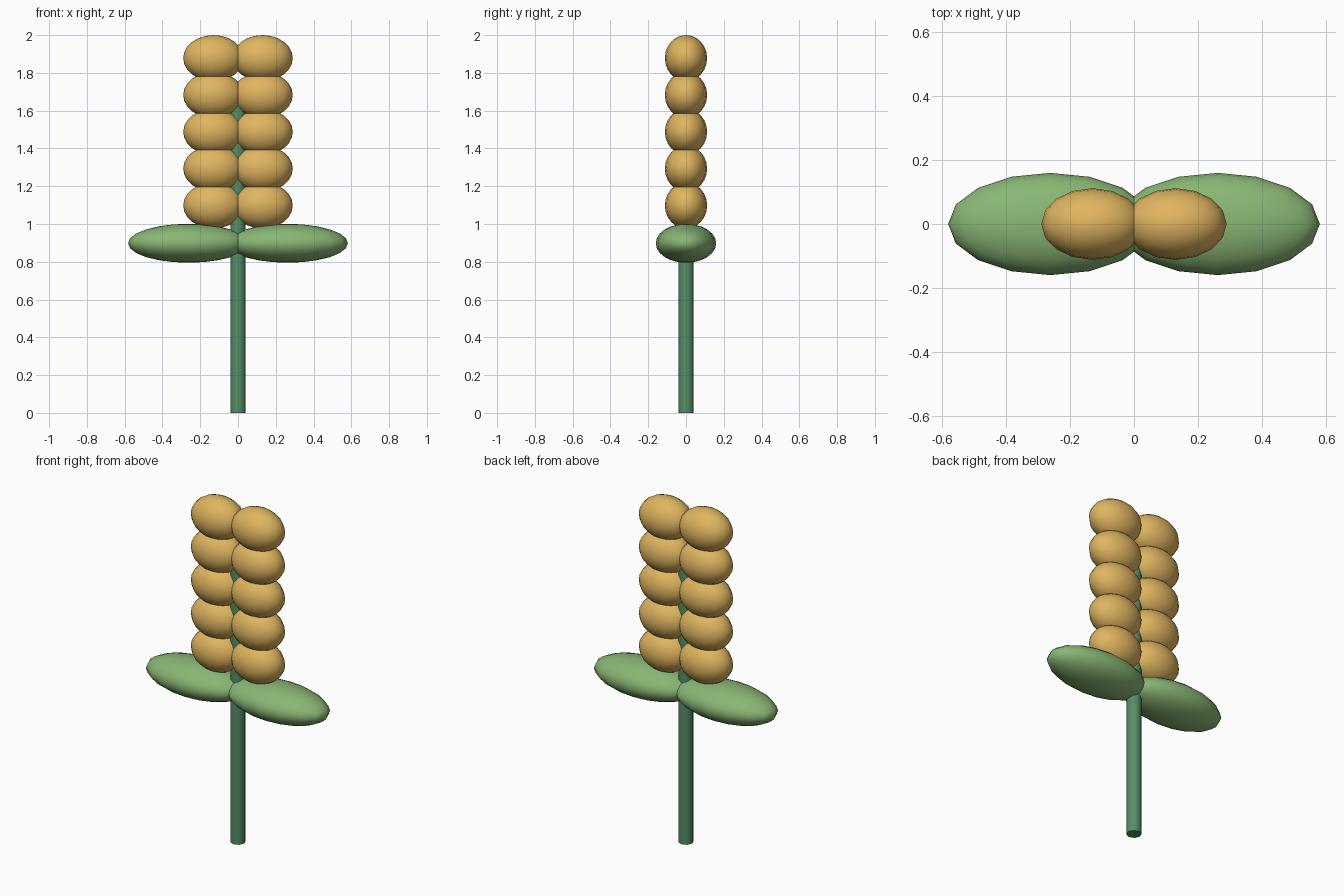
import bpy
import math

if "Cube" in bpy.data.objects:
    bpy.data.objects.remove(bpy.data.objects["Cube"])


def material(name, color):
    m = bpy.data.materials.new(name)
    m.diffuse_color = (*color, 1)
    m.use_nodes = True
    m.node_tree.nodes["Principled BSDF"].inputs["Base Color"].default_value = m.diffuse_color
    return m


STEM = material("stem green", (0.095, 0.27, 0.135))
LEAF = material("leaf green", (0.25, 0.47, 0.175))
GRAIN = material("grain gold", (0.74, 0.46, 0.115))


def finish(obj, name, mat, angle):
    obj.name = name
    obj.data.materials.append(mat)
    bpy.ops.object.transform_apply(location=False, rotation=False, scale=True)
    bpy.ops.object.shade_smooth_by_angle(angle=math.radians(angle))


def ellipsoid(name, center, radii, mat):
    bpy.ops.mesh.primitive_uv_sphere_add(segments=16, ring_count=12, radius=1, location=center)
    obj = bpy.context.object
    obj.scale = radii
    finish(obj, name, mat, 80)


# Stem, ending inside the upper grains
STEM_TOP = 1.68
bpy.ops.mesh.primitive_cylinder_add(vertices=8, radius=0.041, depth=STEM_TOP,
                                    location=(0, 0, STEM_TOP / 2))
finish(bpy.context.object, "stem", STEM, 60)

for side, sx in (("left", -1), ("right", 1)):
    # Broad flattened leaf
    ellipsoid(f"{side}_leaf", (sx * 0.262, 0, 0.898), (0.32, 0.16, 0.103), LEAF)
    # Column of five overlapping grains
    for i in range(5):
        ellipsoid(f"{side}_grain_{i + 1}", (sx * 0.13, 0, 1.098 + i * 0.195),
                  (0.16, 0.112, 0.122), GRAIN)
